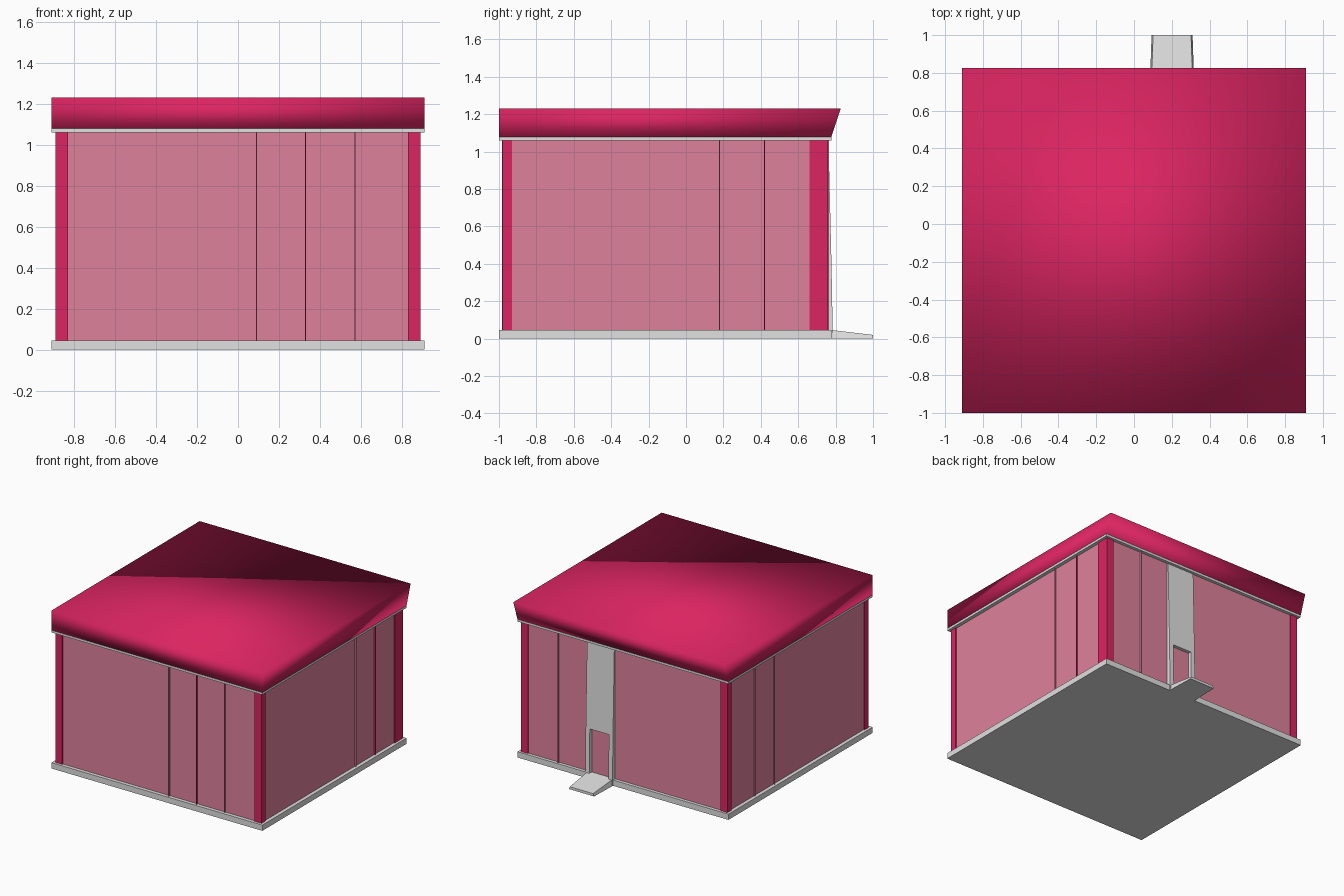
import bpy, bmesh

if "Cube" in bpy.data.objects:
    bpy.data.objects.remove(bpy.data.objects["Cube"])


def material(name, rgb):
    m = bpy.data.materials.new(name)
    m.diffuse_color = (*rgb, 1)
    m.use_nodes = True
    m.node_tree.nodes["Principled BSDF"].inputs["Base Color"].default_value = m.diffuse_color
    return m


MAGENTA = material("magenta", (0.71, 0.018, 0.12))
PINK = material("dusty_pink", (0.73, 0.22, 0.335))
GREY = material("light_grey", (0.75, 0.75, 0.75))


def finish(name, bm, mat):
    bmesh.ops.recalc_face_normals(bm, faces=bm.faces)
    mesh = bpy.data.meshes.new(name)
    bm.to_mesh(mesh)
    bm.free()
    mesh.materials.append(mat)
    ob = bpy.data.objects.new(name, mesh)
    bpy.context.collection.objects.link(ob)
    return ob


def box(name, x, y, z, mat):
    """Box from (min, max) pairs."""
    bm = bmesh.new()
    bmesh.ops.create_cube(bm, size=1)
    for v in bm.verts:
        v.co = [lo + (c + 0.5) * (hi - lo) for c, (lo, hi) in zip(v.co, (x, y, z))]
    return finish(name, bm, mat)


def extrude_x(name, profile, x0, x1, mat):
    """Prism along x from a (y, z) profile."""
    bm = bmesh.new()
    a = [bm.verts.new((x0, y, z)) for y, z in profile]
    b = [bm.verts.new((x1, y, z)) for y, z in profile]
    bm.faces.new(a)
    bm.faces.new(b)
    for i in range(len(a)):
        j = (i + 1) % len(a)
        bm.faces.new((a[i], a[j], b[j], b[i]))
    return finish(name, bm, mat)


# Floor slab, wall core and eave plate
LOW, HIGH = 0.045, 1.06
box("floor_slab", (-0.91, 0.91), (-1, 0.777), (0, LOW), GREY)
box("walls", (-0.882, 0.882), (-0.972, 0.752), (LOW, HIGH), PINK)
box("eave_plate", (-0.91, 0.91), (-1, 0.777), (HIGH, 1.078), GREY)

# Roof block, flaring outward at the back, softly shaded
roof = extrude_x("roof", [(-1, 1.078), (0.777, 1.078), (0.827, 1.23), (-1, 1.23)],
                 -0.91, 0.91, MAGENTA)
roof.data.polygons.foreach_set("use_smooth", [True] * len(roof.data.polygons))

# Corner posts
for side, s, rear in (("left", -1, 0.71), ("right", 1, 0.66)):
    x = tuple(sorted((s * 0.83, s * 0.89)))
    box(f"front_post_{side}", x, (-0.98, -0.93), (LOW, HIGH), MAGENTA)
    box(f"back_post_{side}", x, (rear, 0.76), (LOW, HIGH), MAGENTA)

# Thin upright seams between the wall panels
T = 0.003
for i, x in enumerate((0.09, 0.33, 0.57)):
    box(f"front_seam_{i}", (x - T, x + T), (-0.985, -0.96), (LOW, HIGH),
        MAGENTA if i == 1 else PINK)
box("back_seam", (0.57 - T, 0.57 + T), (0.74, 0.765), (LOW, HIGH), PINK)
for i, y in enumerate((0.18, 0.42)):
    box(f"right_seam_{i}", (0.87, 0.892), (y - T, y + T), (LOW, HIGH),
        MAGENTA if i == 1 else PINK)
    box(f"left_seam_{i}", (-0.892, -0.87), (y - T, y + T), (LOW, HIGH), PINK)

# Sloping door panel on the back with an opening below it
extrude_x("door_panel", [(0.745, 0.39), (0.778, 0.39), (0.762, 1.055), (0.745, 1.055)],
          0.085, 0.32, GREY)
for name, x0 in (("door_jamb_left", 0.085), ("door_jamb_right", 0.285)):
    extrude_x(name, [(0.745, 0), (0.785, 0), (0.778, 0.39), (0.745, 0.39)],
              x0, x0 + 0.035, GREY)

# Entrance ramp, narrowing slightly outward and upward
ramp = extrude_x("entrance_ramp", [(0.77, 0), (1, 0), (1, 0.02), (0.77, 0.047)],
                 0.085, 0.318, GREY)
for v in ramp.data.vertices:
    inset = 0.008 * (v.co.y > 0.9) + 0.008 * (v.co.z > 0.01)
    v.co.x += inset if v.co.x < 0.2 else -inset
